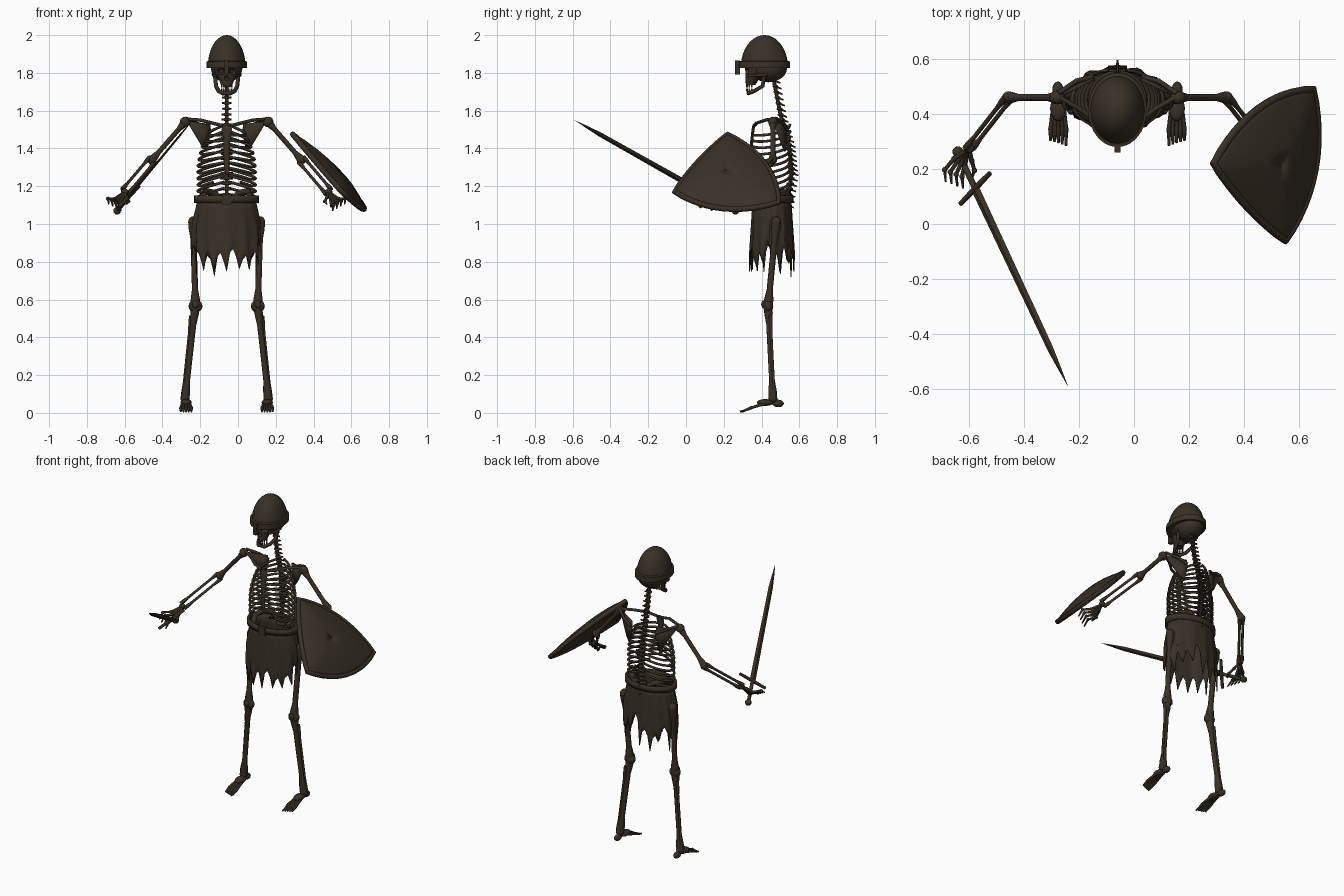
import bpy, bmesh, math, random
from mathutils import Vector, Matrix

if "Cube" in bpy.data.objects:
    bpy.data.objects.remove(bpy.data.objects["Cube"])
random.seed(4)
CX = -0.06  # body's plane of symmetry

mat = bpy.data.materials.new("dark aged bone")
mat.use_nodes = True
COLOUR = (0.04, 0.03, 0.02, 1)
mat.diffuse_color = COLOUR
mat.node_tree.nodes["Principled BSDF"].inputs["Base Color"].default_value = COLOUR


def finish(name, mesh, thickness=0, angle=40):
    ob = bpy.data.objects.new(name, mesh)
    bpy.context.collection.objects.link(ob)
    mesh.materials.clear()
    mesh.materials.append(mat)
    if thickness:
        mod = ob.modifiers.new("thickness", "SOLIDIFY")
        mod.thickness, mod.offset = thickness, 0
    bpy.ops.object.select_all(action="DESELECT")
    ob.select_set(True)
    bpy.context.view_layer.objects.active = ob
    bpy.ops.object.shade_smooth_by_angle(angle=math.radians(angle))
    return ob


def from_bmesh(name, bm, thickness=0, angle=40):
    bmesh.ops.recalc_face_normals(bm, faces=bm.faces)
    mesh = bpy.data.meshes.new(name)
    bm.to_mesh(mesh)
    bm.free()
    return finish(name, mesh, thickness, angle)


def tubes(name, strands, cyclic=False):
    """Round rods along point paths: each strand is (points, radius or radii)."""
    curve = bpy.data.curves.new(name, "CURVE")
    curve.dimensions, curve.bevel_depth, curve.bevel_resolution = "3D", 1, 2
    curve.use_fill_caps = True
    for pts, rad in strands:
        spline = curve.splines.new("POLY")
        spline.points.add(len(pts) - 1)
        spline.use_cyclic_u = cyclic
        for i, p in enumerate(pts):
            spline.points[i].co = (*p, 1)
            spline.points[i].radius = rad[i] if isinstance(rad, (list, tuple)) else rad
    tmp = bpy.data.objects.new(name + "_path", curve)
    bpy.context.collection.objects.link(tmp)
    graph = bpy.context.evaluated_depsgraph_get()
    mesh = bpy.data.meshes.new_from_object(tmp.evaluated_get(graph))
    bpy.data.objects.remove(tmp)
    return finish(name, mesh, angle=60)


def blobs(name, items):
    """Ellipsoids: each item is (centre, radii)."""
    bm = bmesh.new()
    for c, r in items:
        m = Matrix.Translation(c) @ Matrix.Diagonal((*r, 1))
        bmesh.ops.create_icosphere(bm, subdivisions=3, radius=1, matrix=m)
    return from_bmesh(name, bm, angle=60)


def boxes(name, items):
    bm = bmesh.new()
    for c, size in items:
        bmesh.ops.create_cube(bm, size=1, matrix=Matrix.Translation(c) @ Matrix.Diagonal((*size, 1)))
    return from_bmesh(name, bm)


def loft(name, rings, thickness=0, angle=40):
    bm = bmesh.new()
    rows = [[bm.verts.new(p) for p in ring] for ring in rings]
    n = len(rows[0])
    for a, b in zip(rows, rows[1:]):
        for i in range(n):
            bm.faces.new((a[i], a[(i + 1) % n], b[(i + 1) % n], b[i]))
    if not thickness:
        bm.faces.new(rows[0])
        bm.faces.new(rows[-1])
    return from_bmesh(name, bm, thickness, angle)


def ellipse(rx, ry, y, z, n=40):
    return [(CX + rx * math.cos(math.tau * i / n), y + ry * math.sin(math.tau * i / n), z) for i in range(n)]


def mix(a, b, t):
    return Vector(a).lerp(Vector(b), t)


def long_bone(a, b, r):
    """Shaft flaring at both ends."""
    return [mix(a, b, t) for t in (0, 0.08, 0.2, 0.8, 0.92, 1)], [r * k for k in (1.5, 1.5, 1, 1, 1.5, 1.5)]


# Helmet: tall dome, rim band and nose guard
dome = [ellipse(0.1 * math.cos(a), 0.125 * math.cos(a), 0.415, 1.83 + 0.17 * math.sin(a))
        for a in [math.pi / 2 * k / 10 * 0.98 for k in range(11)]]
loft("helmet_dome", dome)
loft("helmet_rim", [ellipse(0.102 + d, 0.13 + d, 0.415, z)
                    for z, d in ((1.825, -0.01), (1.825, 0.005), (1.86, 0.005), (1.865, -0.01))])
boxes("nose_guard", [((CX, 0.273, 1.828), (0.022, 0.025, 0.075))])

# Skull with hollow eyes and nose
blobs("cranium", [((CX, 0.435, 1.83), (0.085, 0.102, 0.08))])
face = loft("face", [ellipse(w, d, y, z, 24) for w, d, y, z in (
    (0.03, 0.025, 0.342, 1.735), (0.04, 0.035, 0.35, 1.765), (0.062, 0.05, 0.365, 1.79), (0.068, 0.06, 0.372, 1.84))])
holes = blobs("eye_cutter", [((CX + s * 0.03, 0.315, 1.808), (0.02, 0.035, 0.018)) for s in (-1, 1)]
              + [((CX, 0.31, 1.772), (0.011, 0.025, 0.013))])
holes.hide_render = True
holes.hide_set(True)
cut = face.modifiers.new("sockets", "BOOLEAN")
cut.operation, cut.object = "DIFFERENCE", holes
tubes("cheekbones", [([(CX + s * 0.045, 0.335, 1.785), (CX + s * 0.068, 0.365, 1.785),
                       (CX + s * 0.072, 0.43, 1.79)], 0.008) for s in (-1, 1)])
jaw = [(0.062, 0.415, 1.785), (0.056, 0.405, 1.73), (0.042, 0.36, 1.703), (0.022, 0.33, 1.692)]
tubes("jaw", [([(CX - x, y, z) for x, y, z in jaw] + [(CX + x, y, z) for x, y, z in reversed(jaw)], 0.011)])
teeth = []
for k in range(-3, 4):
    y = 0.322 + 0.003 * k * k
    teeth += [((CX + k * 0.009, y, 1.731), (0.007, 0.008, 0.016)),
              ((CX + k * 0.009, y, 1.71), (0.007, 0.008, 0.016))]
boxes("teeth", teeth)

# Spine: stacked vertebrae with rear and side processes
path = [Vector((CX, y, z)) for y, z in ((0.465, 1.76), (0.5, 1.58), (0.545, 1.42), (0.56, 1.27), (0.535, 1.1))]
discs, processes = [], []
for i in range(25):
    u = i / 24 * 4
    k = min(int(u), 3)
    c = mix(path[k], path[k + 1], u - k)
    grow = 0.75 + i / 24 * 0.5
    discs.append((c, (0.024 * grow, 0.017 * grow, 0.009)))
    processes.append(([c, c + Vector((0, 0.035, -0.014))], [0.006, 0.004]))
    processes.append(([c + Vector((s * 0.03 * grow, 0.012, 0)) for s in (-1, 1)], 0.005))
blobs("vertebrae", discs)
tubes("vertebra_processes", processes)
tubes("spine_core", [(path, 0.01)])

# Rib cage
ribs = []
for i in range(11):
    t = i / 10
    width = 0.075 + 0.068 * math.sin(math.pi / 2 * min(1, 0.15 + t * 1.5))
    z0 = 1.525 - 0.335 * t
    reach = 1 if i < 8 else 0.86 - 0.14 * (i - 8)
    for s in (-1, 1):
        pts = []
        for k in range(15):
            a = math.pi * reach * k / 14
            drop = 0.055 * math.sin(min(a, 2.2) / 2.2 * math.pi / 2)
            rise = 0.05 * t * max(0, a - 2.2)
            pts.append((CX + s * (0.01 + width * math.sin(a)), 0.45 + 0.1 * math.cos(a), z0 - drop + rise))
        ribs.append((pts, 0.0075))
tubes("ribs", ribs)
loft("sternum", [ellipse(w, 0.008, y, z, 12) for w, y, z in (
    (0.006, 0.352, 1.26), (0.015, 0.348, 1.3), (0.017, 0.348, 1.44), (0.028, 0.355, 1.5), (0.018, 0.36, 1.525))])

# Pelvis, belt and torn cloth
pelvis = []
for s in (-1, 1):
    crest = [(0.03, 0.54, 1.13), (0.07, 0.535, 1.165), (0.11, 0.5, 1.172),
             (0.125, 0.44, 1.16), (0.11, 0.4, 1.12), (0.1, 0.44, 1.04), (0.145, 0.47, 1.02)]
    pelvis.append(([(CX + s * x, y, z) for x, y, z in crest], 0.018))
tubes("pelvis", pelvis)
loft("belt", [ellipse(0.164, 0.108, 0.452, z) for z in (1.112, 1.15)], 0.016)
boxes("belt_buckle", [((CX, 0.338, 1.131), (0.05, 0.016, 0.058))])
N = 64
hem, length = [], 0.85
for i in range(N):
    if i % 4 == 0:
        length = random.uniform(0.78, 0.92)
    hem.append(length + (-random.uniform(0.03, 0.1), 0.02, 0.04, 0.0)[i % 4])
rows = []
for k in range(7):
    t = k / 6
    wave = 0.05 * t
    top = ellipse(0.15 + 0.028 * min(1, t * 2), 0.1 + 0.014 * t, 0.455, 1.135, N)
    rows.append([(CX + (x - CX) * (1 + wave * math.sin(i * 1.2)), 0.455 + (y - 0.455) * (1 + wave * math.sin(i * 1.2)),
                  z + (hem[i] - z) * t) for i, (x, y, z) in enumerate(top)])
loft("torn_skirt", rows, 0.006)

for s, side in ((-1, "right"), (1, "left")):
    def P(x, y, z):
        return Vector((CX + s * x, y, z))

    # Shoulder girdle
    tubes(side + "_collarbone", [([P(0.02, 0.36, 1.52), P(0.08, 0.375, 1.535), P(0.14, 0.42, 1.55),
                                   P(0.21, 0.46, 1.555)], 0.009)])
    bm = bmesh.new()
    bm.faces.new([bm.verts.new(p) for p in (P(0.21, 0.465, 1.545), P(0.09, 0.525, 1.53),
                                            P(0.085, 0.53, 1.49), P(0.105, 0.525, 1.385), P(0.135, 0.51, 1.42))])
    from_bmesh(side + "_shoulder_blade", bm, 0.012)
    tubes(side + "_shoulder_ridge", [([P(0.09, 0.535, 1.5), P(0.15, 0.52, 1.53), P(0.215, 0.475, 1.56)], 0.009)])

    # Arm
    shoulder, elbow, wrist = P(0.22, 0.46, 1.54), P(0.395, 0.46, 1.34), P(0.54, 0.275, 1.17)
    tubes(side + "_upper_arm", [long_bone(shoulder, elbow, 0.013)])
    gap = Vector((s * 0.013, 0, 0.013))
    tubes(side + "_forearm", [long_bone(elbow + gap * k, wrist + gap * k, 0.008) for k in (-1, 1)])
    blobs(side + "_arm_joints", [(shoulder, (0.028, 0.025, 0.028)), (elbow, (0.025, 0.022, 0.025)),
                                 (wrist, (0.02, 0.018, 0.018))])

    # Hand: palm bones and curled fingers
    fingers = []
    for k in range(4):
        f = k - 1.5
        knuckle = P(0.575 + 0.013 * f, 0.225 + 0.008 * f, 1.115 + 0.012 * f)
        bend = knuckle + Vector((s * (0.022 + 0.008 * f), -0.04, 0.002))
        tip = bend + Vector((-s * 0.004, -0.042, -0.028))
        fingers.append(([wrist, knuckle, bend, tip], [0.008, 0.008, 0.007, 0.004]))
    fingers.append(([wrist, P(0.53, 0.23, 1.14), P(0.52, 0.195, 1.12), P(0.53, 0.165, 1.105)],
                    [0.008, 0.008, 0.007, 0.004]))
    tubes(side + "_hand", fingers)
    blobs(side + "_knuckles", [(p, (0.01,) * 3) for f in fingers for p in f[0][1:3]])

    # Leg
    hip, knee, ankle = P(0.178, 0.478, 1.01), P(0.165, 0.435, 0.565), P(0.22, 0.46, 0.075)
    tubes(side + "_thigh", [long_bone(hip, knee, 0.017)])
    out = Vector((s * 0.024, 0.012, 0))
    tubes(side + "_shin", [long_bone(knee, ankle, 0.016), long_bone(knee + out - Vector((0, 0, 0.05)), ankle + out * 0.6, 0.007)])
    blobs(side + "_leg_joints", [(hip, (0.026, 0.026, 0.03)), (knee, (0.037, 0.027, 0.034)),
                                 (knee + Vector((0, -0.025, 0.01)), (0.018, 0.012, 0.02)), (ankle, (0.025, 0.025, 0.022))])

    # Foot
    blobs(side + "_heel_and_ankle", [(P(0.217, 0.488, 0.05), (0.02, 0.03, 0.02)),
                                     (P(0.215, 0.42, 0.055), (0.03, 0.045, 0.018))])
    toes = []
    for k in range(-2, 3):
        x = 0.215 + 0.014 * k
        end = 0.285 + 0.005 * (k + 2)
        toes.append(([P(0.215 + 0.009 * k, 0.42, 0.05), P(x, 0.355, 0.03), P(x, 0.345, 0.027),
                      P(x, 0.31, 0.012), P(x, end, 0.007)], [0.009, 0.007, 0.009, 0.006, 0.005]))
    tubes(side + "_toes", toes)

# Sword: diamond blade, cross guard, grip and pommel
pommel, tip = Vector((-0.64, 0.262, 1.07)), Vector((-0.24, -0.59, 1.55))
along = (tip - pommel).normalized()
across = Vector((0.11, 0.115, 0.112))
across = (across - along * across.dot(along)).normalized()
flat = along.cross(across)
guard = pommel + along * 0.165
blade = []
for d, w in ((0, 0.02), (0.72, 0.015), (0.8, 0.009), ((tip - guard).length, 0.0005)):
    c = guard + along * d
    blade.append([c + across * w, c + flat * w * 0.35, c - across * w, c - flat * w * 0.35])
loft("sword_blade", blade, angle=20)
tubes("sword_hilt", [([guard - across * 0.095, guard, guard + across * 0.095], [0.009, 0.011, 0.009]),
                     ([pommel, guard], 0.011)])
blobs("sword_pommel", [(pommel, (0.02, 0.02, 0.02))])

# Shield: domed triangle with bowed edges and raised rim
corners = [Vector(c) for c in ((0.29, 0.22, 1.475), (0.65, 0.49, 1.115), (0.55, -0.06, 1.17))]
centre = sum(corners, Vector()) / 3
normal = Vector((0.72, -0.07, 0.69)).normalized()
outline = []
for i, bow in enumerate((0.07, 0.085, 0.02)):
    a, b = corners[i], corners[(i + 1) % 3]
    outward = normal.cross(b - a).normalized()
    if outward.dot((a + b) / 2 - centre) < 0:
        outward.negate()
    outline += [mix(a, b, k / 12) + outward * bow * 4 * (k / 12) * (1 - k / 12) for k in range(12)]
rings = [[centre + (p - centre) * t + normal * 0.045 * (1 - t * t) for p in outline]
         for t in (0.01, 0.25, 0.5, 0.75, 0.9, 1)]
loft("shield_board", rings, 0.016)
tubes("shield_rim", [(outline, 0.015)], cyclic=True)
